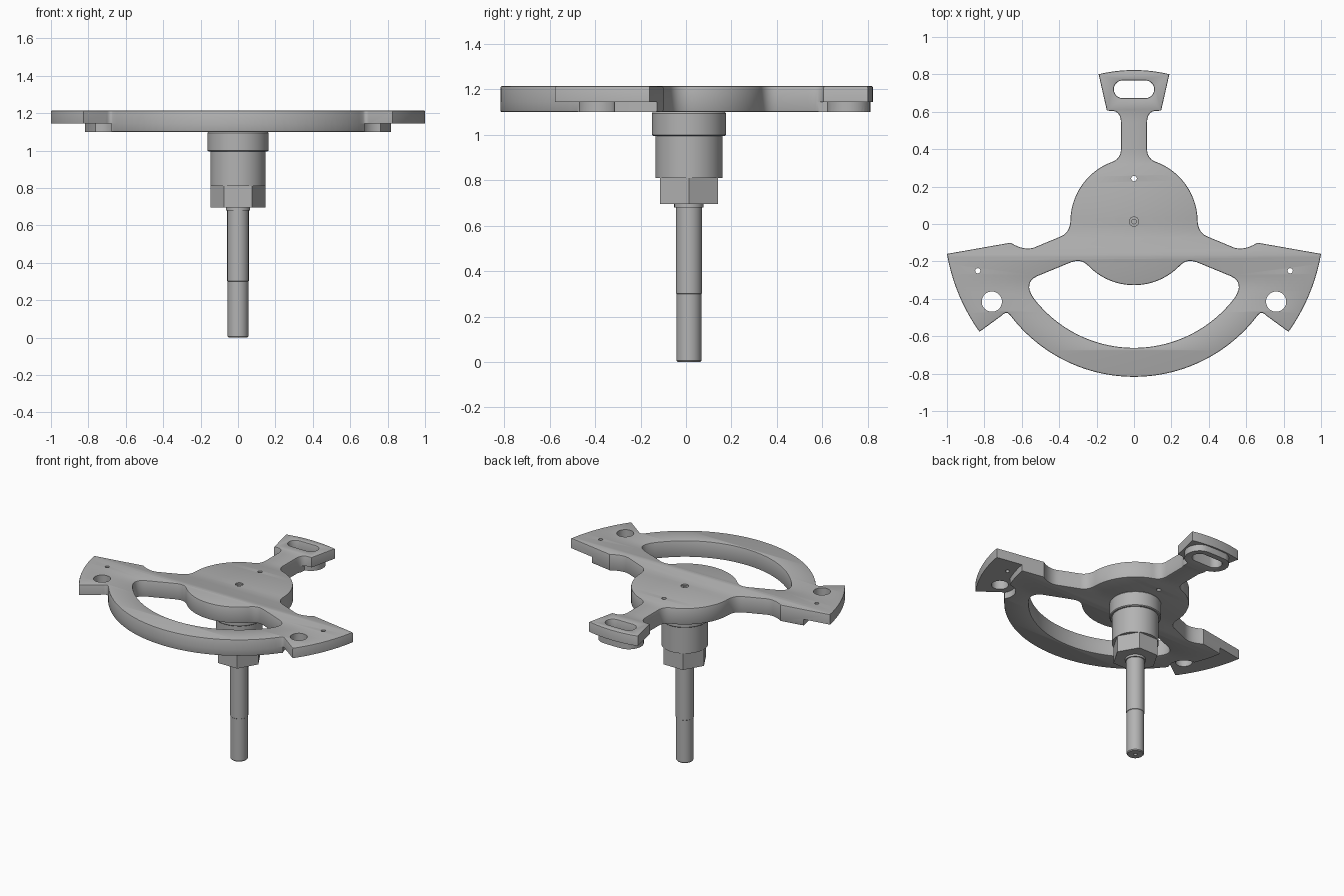
import bpy, bmesh
from math import sin, cos, pi, radians
from mathutils import Vector

if "Cube" in bpy.data.objects:
    bpy.data.objects.remove(bpy.data.objects["Cube"], do_unlink=True)

CY = 0.013                      # axis of the hub and stem
TOP, STEP, BOTTOM = 1.215, 1.145, 1.10

steel = bpy.data.materials.new("grey_steel")
steel.use_nodes = True
grey = (0.45, 0.45, 0.45, 1)
steel.diffuse_color = grey
steel.node_tree.nodes["Principled BSDF"].inputs["Base Color"].default_value = grey


def arc(r, a0, a1, n=24, cx=0, cy=CY):
    angles = [radians(a0 + (a1 - a0) * i / n) for i in range(n + 1)]
    return [(cx + r * cos(a), cy + r * sin(a)) for a in angles]


def blend(p0, c, p1, n=8):
    p0, c, p1 = Vector(p0), Vector(c), Vector(p1)
    ts = [i / n for i in range(n + 1)]
    return [tuple(p0 * (1 - t) ** 2 + c * 2 * t * (1 - t) + p1 * t * t) for t in ts]


def mirrored(half):
    return half + [(-x, y) for x, y in reversed(half)]


def clean(points):
    out = []
    for p in points:
        if not out or (Vector(p) - Vector(out[-1])).length > 0.002:
            out.append(p)
    if (Vector(out[0]) - Vector(out[-1])).length < 0.002:
        out.pop()
    return out


def stadium(half, r, cy):
    return mirrored(arc(r, -90, 90, 16, half, cy))


def add(name, mesh):
    ob = bpy.data.objects.new(name, mesh)
    bpy.context.collection.objects.link(ob)
    mesh.materials.clear()
    mesh.materials.append(steel)
    return ob


def slab(name, outlines, z0, z1, round_edge=0.0):
    """Flat plate from closed outlines; inner outlines become holes."""
    cu = bpy.data.curves.new(name, 'CURVE')
    cu.dimensions, cu.fill_mode = '2D', 'BOTH'
    cu.extrude = (z1 - z0) / 2 - round_edge
    cu.bevel_depth, cu.offset, cu.bevel_resolution = round_edge, -round_edge, 1
    for pts in map(clean, outlines):
        sp = cu.splines.new('POLY')
        sp.points.add(len(pts) - 1)
        for sp_point, (x, y) in zip(sp.points, pts):
            sp_point.co = (x, y, 0, 1)
        sp.use_cyclic_u = True
    tmp = bpy.data.objects.new(name + "_curve", cu)
    bpy.context.collection.objects.link(tmp)
    dg = bpy.context.evaluated_depsgraph_get()
    mesh = bpy.data.meshes.new_from_object(tmp.evaluated_get(dg))
    bpy.data.objects.remove(tmp, do_unlink=True)
    bm = bmesh.new()
    bm.from_mesh(mesh)
    bmesh.ops.remove_doubles(bm, verts=bm.verts, dist=0.0002)
    bmesh.ops.translate(bm, verts=bm.verts, vec=(0, 0, (z0 + z1) / 2))
    bmesh.ops.recalc_face_normals(bm, faces=bm.faces)
    bm.to_mesh(mesh)
    bm.free()
    return add(name, mesh)


def lathe(name, profile, sides=48, x=0, y=CY):
    """Turned part from (radius, z) pairs, bottom to top, capped at both ends."""
    bm = bmesh.new()
    rings = [[bm.verts.new((x + r * cos(2 * pi * i / sides), y + r * sin(2 * pi * i / sides), z))
              for i in range(sides)] for r, z in profile]
    for a, b in zip(rings, rings[1:]):
        for i in range(sides):
            j = (i + 1) % sides
            bm.faces.new((a[i], a[j], b[j], b[i]))
    bm.faces.new(rings[0][::-1])
    bm.faces.new(rings[-1])
    bmesh.ops.recalc_face_normals(bm, faces=bm.faces)
    mesh = bpy.data.meshes.new(name)
    bm.to_mesh(mesh)
    bm.free()
    return add(name, mesh)


def cut(target, cutter):
    cutter.hide_render = True
    mod = target.modifiers.new("cut", 'BOOLEAN')
    mod.operation, mod.solver, mod.object = 'DIFFERENCE', 'EXACT', cutter
    bpy.context.view_layer.objects.active = target
    bpy.ops.object.modifier_apply(modifier=mod.name)
    bpy.data.objects.remove(cutter, do_unlink=True)


def smooth(ob):
    bpy.ops.object.select_all(action='DESELECT')
    ob.select_set(True)
    bpy.context.view_layer.objects.active = ob
    bpy.ops.object.shade_smooth_by_angle(angle=radians(30))


# Plate outline: ring, side pad, side arm, hub, back arm, back pad
outline = mirrored(
    arc(0.83, -90, -37, 32)
    + blend((0.668, -0.482), (0.683, -0.465), (0.705, -0.488))
    + arc(1.0148, -35.5, -9.8)
    + blend((0.66, -0.10), (0.58, -0.15), (0.52, -0.12))
    + blend((0.39, -0.066), (0.342, -0.045), (0.34, 0.02))
    + arc(0.34, 3, 68)
    + blend((0.127, 0.328), (0.07, 0.345), (0.07, 0.40))
    + blend((0.07, 0.54), (0.07, 0.604), (0.12, 0.605))
    + [(0.145, 0.606)]
    + arc(0.81, 76.5, 90, 10))

# Crescent window between hub and ring
window = mirrored(
    arc(0.675, -90, -37, 32)
    + blend((0.539, -0.393), (0.59, -0.315), (0.52, -0.28))
    + blend((0.35, -0.21), (0.285, -0.18), (0.245, -0.223))
    + arc(0.34, -44, -90))

plate = slab("plate", [outline, window, stadium(0.061, 0.047, 0.72)], BOTTOM, TOP, 0.007)

# Thin the side pads outside the ring
cut(plate, slab("pad_relief", [arc(1.3, 0, 360, 96), arc(0.83, 0, 360, 128)], 1.0, STEP))

# Thin the back pad around its slotted boss
boss = stadium(0.06, 0.095, 0.717)
right_boss = [p for p in boss if p[0] > 0.075]
relief = mirrored([(0.075, 0.55)] + right_boss + [(0.0, 0.812)])
cut(plate, slab("back_relief", [[(-0.3, 0.55)] + relief[::-1][:len(relief) // 2]
                               + relief[:len(relief) // 2][::-1]
                               + [(0.3, 0.55), (0.3, 1.0), (-0.3, 1.0)]], 1.0, STEP))

# Bolt holes, counterbores and pin holes in the side pads
for s in (-1, 1):
    cut(plate, lathe("counterbore", [(0.1, 1.0), (0.1, STEP)], 48, s * 0.76, -0.415))
    cut(plate, lathe("bolt_hole", [(0.054, 1.0), (0.054, 1.3)], 40, s * 0.76, -0.415))
    cut(plate, lathe("pin_hole", [(0.014, 1.0), (0.014, 1.3)], 16, s * 0.835, -0.25))

# Hub holes
cut(plate, lathe("hub_pin_hole", [(0.015, 1.0), (0.015, 1.3)], 20, 0, 0.243))
cut(plate, lathe("centre_hole", [(0.012, 1.12), (0.012, 1.205), (0.025, 1.205), (0.025, 1.3)], 24))
smooth(plate)

# Stem: collar, sleeve, hex nut, shaft
smooth(lathe("collar", [(0.157, 0.995), (0.163, 1.0), (0.163, 1.095), (0.158, 1.102)], 64))
smooth(lathe("sleeve", [(0.148, 0.81), (0.148, 1.0)], 64))
lathe("hex_nut", [(0.148, 0.695), (0.148, 0.81)], 6)
smooth(lathe("shaft_shoulder", [(0.065, 0.68), (0.065, 0.70)]))
shaft = lathe("shaft", [(0.05, 0), (0.055, 0.006), (0.055, 0.3), (0.0575, 0.302), (0.0575, 0.70)])
cut(shaft, lathe("centre_drill", [(0.012, -0.05), (0.012, 0.03)], 16))
smooth(shaft)
